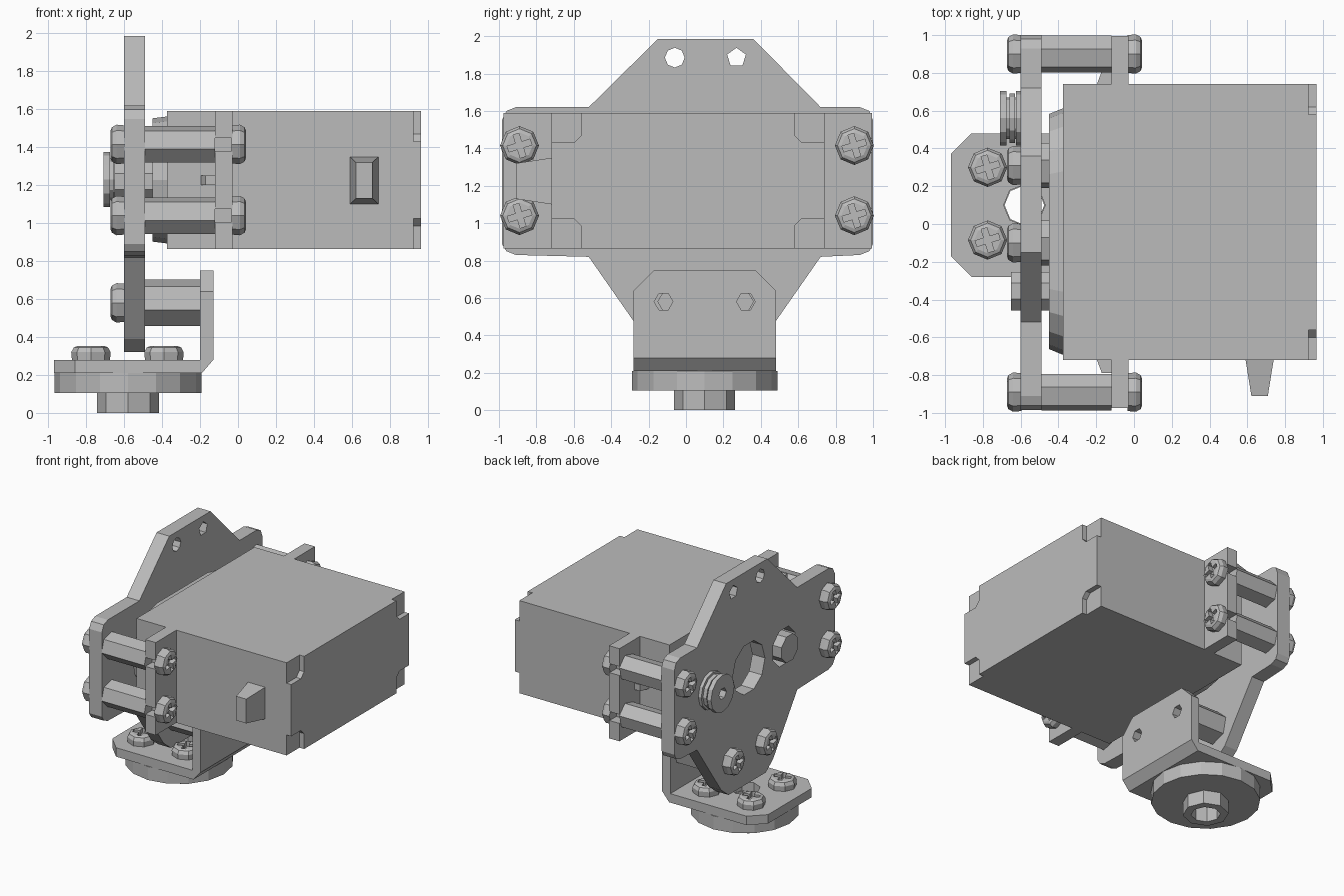
import bpy, bmesh
from math import cos, sin, pi
from mathutils import Matrix, Vector

cube = bpy.data.objects.get("Cube")
if cube:
    bpy.data.objects.remove(cube, do_unlink=True)

grey = bpy.data.materials.new("plain grey")
grey.use_nodes = True
grey.diffuse_color = (0.5, 0.5, 0.5, 1)
grey.node_tree.nodes["Principled BSDF"].inputs["Base Color"].default_value = (0.5, 0.5, 0.5, 1)

MID_Y, MID_Z = 0.01, 1.2275        # centre line of the motor
HORN_X, HORN_Y = -0.58, 0.1        # axis of the output horn


def ngon(a, b, r, n, turn=0.0):
    return [(a + r * cos(turn + 2 * pi * k / n), b + r * sin(turn + 2 * pi * k / n))
            for k in range(n)]


def place(axis, a, b, t):
    return {"x": (t, a, b), "y": (a, t, b), "z": (a, b, t)}[axis]


def finish(name, bm):
    bmesh.ops.recalc_face_normals(bm, faces=bm.faces)
    mesh = bpy.data.meshes.new(name)
    bm.to_mesh(mesh)
    bm.free()
    mesh.materials.append(grey)
    ob = bpy.data.objects.new(name, mesh)
    bpy.context.collection.objects.link(ob)
    return ob


def cut(ob, cutter):
    mod = ob.modifiers.new("cut", "BOOLEAN")
    mod.operation = "DIFFERENCE"
    mod.solver = "EXACT"
    mod.object = cutter
    bpy.context.view_layer.objects.active = ob
    bpy.ops.object.modifier_apply(modifier=mod.name)
    bpy.data.objects.remove(cutter, do_unlink=True)


def prism(name, outline, axis, lo, hi, holes=(), taper=(1, 1)):
    """Outline extruded along an axis, far end optionally tapered, holes cut through."""
    bm = bmesh.new()
    ca = sum(p[0] for p in outline) / len(outline)
    cb = sum(p[1] for p in outline) / len(outline)
    near = [bm.verts.new(place(axis, a, b, lo)) for a, b in outline]
    far = [bm.verts.new(place(axis, ca + (a - ca) * taper[0], cb + (b - cb) * taper[1], hi))
           for a, b in outline]
    bm.faces.new(near)
    bm.faces.new(far)
    for i in range(len(near)):
        j = (i + 1) % len(near)
        bm.faces.new((near[i], near[j], far[j], far[i]))
    ob = finish(name, bm)
    for hole in holes:
        cut(ob, prism("cutter", hole, axis, lo - 0.05, hi + 0.05))
    return ob


def chamfer(a, b, s, t, d, e=0.05):
    """Triangle that trims a corner at (a, b) pointing towards (s, t)."""
    return [(a - s * (d + e), b + t * e), (a + s * e, b - t * (d + e)), (a + s * e, b + t * e)]


def rect(a0, a1, b0, b1):
    return [(a0, b0), (a1, b0), (a1, b1), (a0, b1)]


# Motor body with notched rear corners
body = prism("motor_body", rect(-0.72, 0.74, 0.865, 1.59), "x", -0.375, 0.965)
HY, HZ = 0.73, 0.3625
notch = [(HY + .05, HZ + .05), (HY + .05, HZ - .16), (HY - .12, HZ - .16),
         (HY - .16, HZ - .12), (HY - .16, HZ + .05)]
for s in (-1, 1):
    for t in (-1, 1):
        corner = [(MID_Y + s * a, MID_Z + t * b) for a, b in notch]
        cut(body, prism("cutter", corner, "x", 0.925, 1.05))

# Raised gear cover and output shaft
cover = [(0.28 + 0.335 * cos(k * pi / 8), MID_Z + 0.335 * sin(k * pi / 8)) for k in range(-4, 5)]
cover += [(-0.36 + 0.335 * cos(k * pi / 8), MID_Z + 0.335 * sin(k * pi / 8)) for k in range(4, 13)]
prism("gear_cover", cover, "x", -0.37, -0.45, taper=(0.95, 0.97))
prism("output_shaft", ngon(-0.355, 1.22, 0.11, 8, pi / 8), "x", -0.44, -0.65)

# Cable strain relief
prism("cable_boss", rect(0.59, 0.74, 1.10, 1.35), "y", -0.715, -0.91, taper=(0.58, 0.76))

# Mounting ears with open screw slots, and their ribs
for s, side in ((-1, "front"), (1, "back")):
    ear = [(0.72, 0.865), (0.985, 0.865)]
    for z in (1.04, 1.415):
        ear += [(0.985, z - 0.035), (0.9, z - 0.035), (0.9, z + 0.035), (0.985, z + 0.035)]
    ear += [(0.985, 1.59), (0.72, 1.59)]
    prism(side + "_ear", [(MID_Y + s * a, b) for a, b in ear], "x", -0.12, -0.03)
    rib = [(-0.2, 0.72), (-0.17, 0.8), (-0.11, 0.8), (-0.11, 0.72)]
    prism(side + "_rib", [(a, MID_Y + s * b) for a, b in rib], "z", 1.2, 1.25)

# Carrier plate
plate = [(-0.15, 1.985), (0.36, 1.985), (0.72, 1.62), (0.93, 1.62), (0.98, 1.60), (1.0, 1.55),
         (1.0, 0.89), (0.98, 0.85), (0.93, 0.83), (0.72, 0.82), (0.42, 0.39), (0.33, 0.32),
         (-0.13, 0.32), (-0.22, 0.39), (-0.52, 0.82), (-0.91, 0.83), (-0.96, 0.85),
         (-0.985, 0.89), (-0.985, 1.55), (-0.96, 1.60), (-0.91, 1.62), (-0.52, 1.62)]
prism("carrier_plate", plate, "x", -0.60, -0.49, holes=[
    ngon(-0.06, 1.885, 0.053, 8), ngon(0.27, 1.885, 0.053, 5, pi / 2),
    ngon(0.08, 1.22, 0.2, 10), ngon(-0.355, 1.22, 0.15, 8, pi / 8)])

# Grooved spacer on the plate
for i, (lo, hi, r) in enumerate(((-0.625, -0.6, 0.145), (-0.63, -0.62, 0.11), (-0.66, -0.63, 0.13),
                                 (-0.675, -0.66, 0.11), (-0.71, -0.675, 0.145))):
    prism("spacer_ring_%d" % (i + 1), ngon(0.56, 1.23, r, 12), "x", lo, hi,
          holes=[ngon(0.56, 1.23, 0.045, 6)])

# Angle bracket with trimmed corners
angle = [(-0.97, 0.21), (-0.19, 0.21), (-0.13, 0.28), (-0.13, 0.75),
         (-0.20, 0.75), (-0.20, 0.28), (-0.97, 0.28)]
bracket = prism("angle_bracket", angle, "y", -0.28, 0.48)
for y, s in ((-0.28, -1), (0.48, 1)):
    cut(bracket, prism("cutter", chamfer(y, 0.75, s, 1, 0.11), "x", -0.3, 0.0))
    cut(bracket, prism("cutter", chamfer(-0.97, y, -1, s, 0.11), "z", 0.1, 0.4))
for y in (-0.12, 0.32):
    cut(bracket, prism("cutter", ngon(y, 0.58, 0.05, 6), "x", -0.3, 0.0))
cut(bracket, prism("cutter", ngon(HORN_X, HORN_Y, 0.11, 8), "z", 0.1, 0.4))

# Horn disc and hub, bored through
bore = [ngon(HORN_X, HORN_Y, 0.105, 8)]
prism("horn_disc", ngon(HORN_X, HORN_Y, 0.388, 16), "z", 0.105, 0.21, holes=bore)
prism("horn_hub", ngon(HORN_X, HORN_Y, 0.163, 8), "z", 0.0, 0.105, holes=bore)

# Screw head with a cross recess, shared by every screw
bm = bmesh.new()
rings = [[bm.verts.new((a, b, z)) for a, b in ngon(0, 0, r, 8)]
         for r, z in ((0.1, -0.005), (0.104, 0.04), (0.09, 0.065), (0.07, 0.073))]
bm.faces.new(rings[0])
bm.faces.new(rings[-1])
for low, high in zip(rings, rings[1:]):
    for i in range(8):
        j = (i + 1) % 8
        bm.faces.new((low[i], low[j], high[j], high[i]))
head = finish("screw_head", bm)
cross = []
for k in range(4):
    c, s = cos(k * pi / 2 + 0.3), sin(k * pi / 2 + 0.3)
    cross += [(a * c - b * s, a * s + b * c)
              for a, b in ((0.064, -0.016), (0.064, 0.016), (0.016, 0.016))]
cut(head, prism("cutter", cross, "z", 0.035, 0.1))
head_mesh = head.data
bpy.data.objects.remove(head, do_unlink=True)


def screw(name, pos, direction):
    ob = bpy.data.objects.new(name, head_mesh)
    bpy.context.collection.objects.link(ob)
    turn = Vector(direction).to_track_quat("Z", "Y").to_matrix().to_4x4()
    ob.matrix_world = Matrix.Translation(pos) @ turn


# Hexagonal standoffs and their screws
for y in (-0.89, 0.9):
    for z in (1.04, 1.415):
        prism("motor_standoff", ngon(y, z, 0.1, 6, 0.25), "x", -0.49, -0.12)
        screw("ear_screw", (-0.03, y, z), (1, 0, 0))
        screw("plate_screw", (-0.6, y, z), (-1, 0, 0))
for y in (-0.1, 0.31):
    prism("bracket_standoff", ngon(y, 0.58, 0.125, 6, 0.3), "x", -0.49, -0.20,
          holes=[ngon(y, 0.58, 0.05, 6)])
    screw("lower_plate_screw", (-0.6, y, 0.58), (-1, 0, 0))

# Horn screws
for x in (-0.775, -0.39):
    for y in (-0.085, 0.3):
        screw("horn_screw", (x, y, 0.28), (0, 0, 1))
